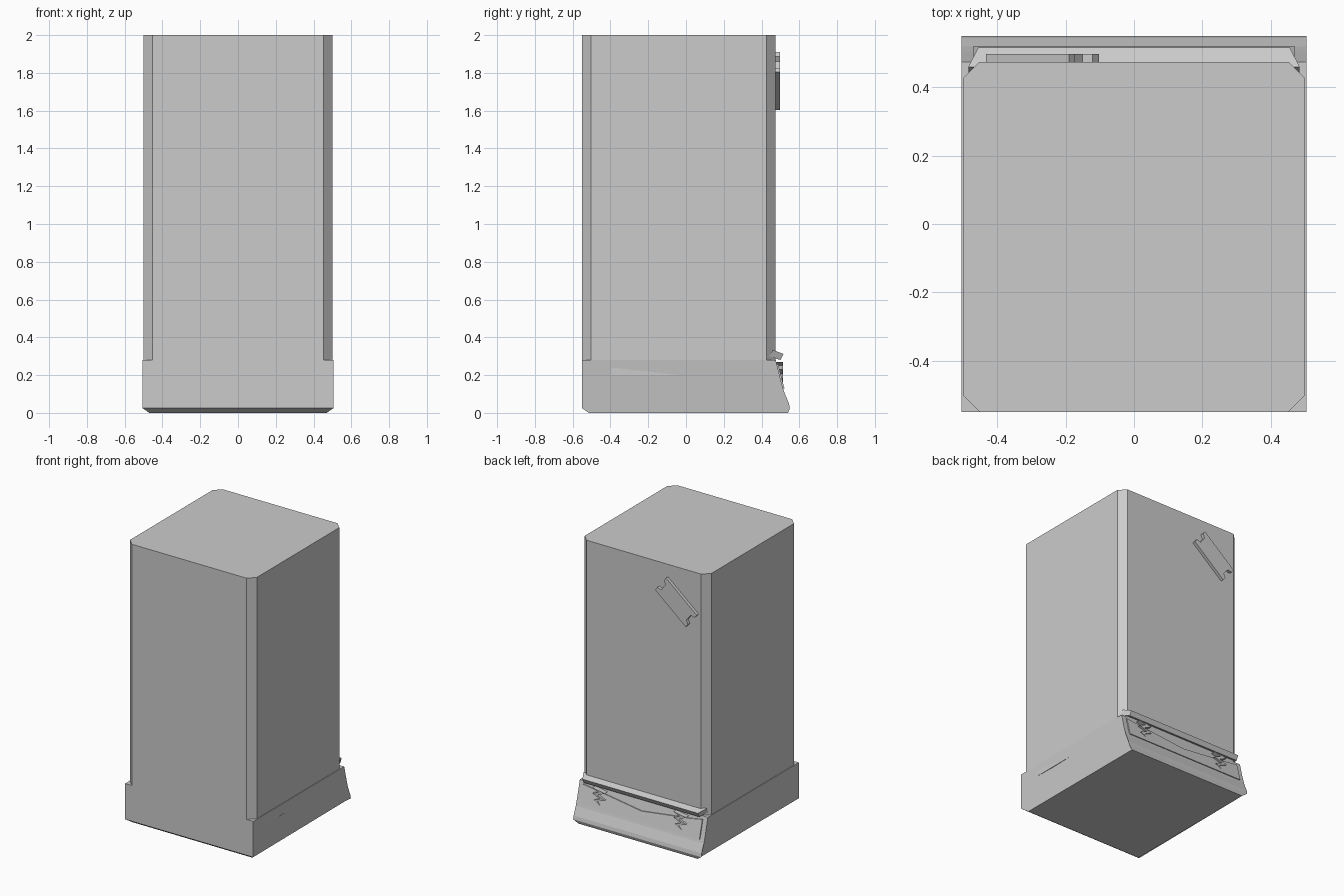
import bpy
import bmesh
import math
from mathutils import Vector

cube = bpy.data.objects.get("Cube")
if cube:
    bpy.data.objects.remove(cube)

grey = bpy.data.materials.new("plain grey")
grey.use_nodes = True
colour = (0.6, 0.6, 0.6, 1)
grey.diffuse_color = colour
grey.node_tree.nodes["Principled BSDF"].inputs["Base Color"].default_value = colour


def prism(name, points, place, start, end, tweak=None):
    """Extrude a 2D outline from start to end; place maps (u, v, depth) to xyz."""
    bm = bmesh.new()
    rings = [[bm.verts.new(place(u, v, d)) for u, v in points] for d in (start, end)]
    for ring in rings:
        bm.faces.new(ring)
    n = len(points)
    for i in range(n):
        j = (i + 1) % n
        bm.faces.new((rings[0][i], rings[0][j], rings[1][j], rings[1][i]))
    if tweak:
        for v in bm.verts:
            tweak(v.co)
    bmesh.ops.recalc_face_normals(bm, faces=bm.faces)
    mesh = bpy.data.meshes.new(name)
    bm.to_mesh(mesh)
    bm.free()
    mesh.materials.append(grey)
    obj = bpy.data.objects.new(name, mesh)
    bpy.context.collection.objects.link(obj)
    return obj


def upright(u, v, d):
    return Vector((u, v, d))


def sideways(u, v, d):
    return Vector((d, u, v))


def backward(u, v, d):
    return Vector((u, d, v))


# Column with cut corners
w, front, back, c = 0.5, -0.55, 0.475, 0.048
half = [(w - c, front), (w, front + c), (w, back - c), (w - c, back)]
prism("column", half + [(-x, y) for x, y in reversed(half)], upright, 0.2, 2.0)

# Base with a flared back and a bevelled underside
slope = [(0.475, 0.28), (0.49, 0.22), (0.505, 0.16), (0.52, 0.11), (0.545, 0.05), (0.55, 0.025)]


def bevel_under(co):
    if co.z < 0.01:
        co.x *= 0.93


prism("base", [(-0.515, 0), (-0.55, 0.025), (-0.55, 0.28)] + slope + [(0.54, 0)],
      sideways, -0.505, 0.505, bevel_under)


# Tilted lip along the back, with tapered ends
def taper_lip(co):
    if co.y > 0.48:
        co.x *= 0.94


prism("back_lip", [(0.44, 0.30), (0.46, 0.333), (0.517, 0.312), (0.50, 0.28)],
      sideways, -0.485, 0.485, taper_lip)


# Back panel with a dipped top edge, lying on the flare
def flare_y(z):
    for (y1, z1), (y2, z2) in zip(slope, slope[1:]):
        if z >= z2:
            return y1 + (y2 - y1) * (z1 - z) / (z1 - z2)
    return slope[-1][0]


def lean(co):
    co.y += flare_y(co.z)


prism("back_panel", [(-0.47, 0.13), (0.47, 0.13), (0.47, 0.26), (0.27, 0.235),
                     (0, 0.2), (-0.38, 0.245), (-0.47, 0.26)],
      backward, -0.02, 0.007, lean)

# Zigzag clasps under the lip
zigzag = [(-0.05, 0.27), (0.05, 0.255), (-0.01, 0.225), (0.05, 0.205), (-0.01, 0.18),
          (0.03, 0.145), (-0.04, 0.185), (0.01, 0.205), (-0.05, 0.23), (0.0, 0.25)]
for side, x in (("left", 0.33), ("right", -0.31)):
    prism(side + "_clasp", [(x - u, z) for u, z in zigzag], backward, 0.47, 0.514)

# Slanted plate with notched ends, high on the back
a, b, notch = 0.157, 0.069, 0.028
outline = [(a, b), (a, 0.04), (a - notch, 0.028), (a - notch, -0.028), (a, -0.04), (a, -b)]
outline += [(-u, -v) for u, v in outline]
ang = math.atan2(0.2, 0.242)
ca, sa = math.cos(ang), math.sin(ang)
prism("notched_plate", [(-0.268 + u * ca - v * sa, 1.757 + u * sa + v * ca) for u, v in outline],
      backward, 0.465, 0.497)
